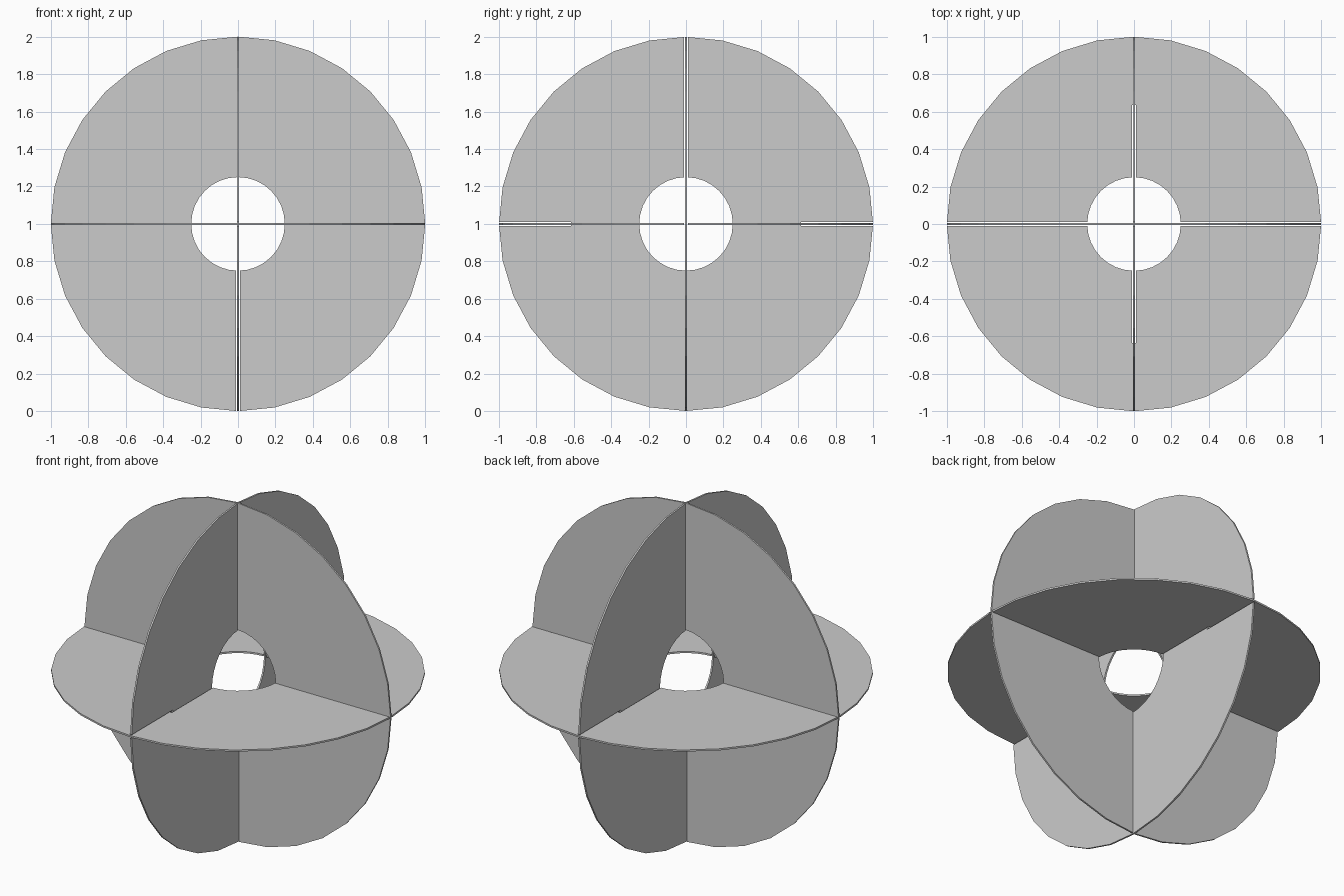
import bpy, bmesh
from math import sin, cos, pi
from mathutils import Matrix, Vector

if "Cube" in bpy.data.objects:
    bpy.data.objects.remove(bpy.data.objects["Cube"])

SEG, R_OUT, R_IN = 32, 1.0, 0.25
THICK, SLOT = 0.01, 0.022
CENTRE = Vector((0, 0, 1))


def make_object(name, bm):
    bmesh.ops.recalc_face_normals(bm, faces=bm.faces)
    mesh = bpy.data.meshes.new(name)
    bm.to_mesh(mesh)
    bm.free()
    ob = bpy.data.objects.new(name, mesh)
    bpy.context.collection.objects.link(ob)
    return ob


def slotted_disc(name, u, v, slots):
    """Flat ring spanned by axes u and v; slots are (u0, u1, v0, v1) boxes."""
    u, v = Vector(u), Vector(v)
    place = Matrix.Translation(CENTRE) @ Matrix((u, v, u.cross(v))).transposed().to_4x4()

    # ring plate: four loops joined into a closed rim
    bm = bmesh.new()
    h = THICK / 2
    section = [(R_IN, -h), (R_OUT, -h), (R_OUT, h), (R_IN, h)]
    loops = [[bm.verts.new((r * cos(2 * pi * i / SEG), r * sin(2 * pi * i / SEG), z))
              for r, z in section] for i in range(SEG)]
    for i in range(SEG):
        a, b = loops[i], loops[(i + 1) % SEG]
        for k in range(4):
            n = (k + 1) % 4
            bm.faces.new((a[k], a[n], b[n], b[k]))
    bm.transform(place)
    disc = make_object(name, bm)

    # slot cutters
    bm = bmesh.new()
    for u0, u1, v0, v1 in slots:
        box = (Matrix.Translation(((u0 + u1) / 2, (v0 + v1) / 2, 0))
               @ Matrix.Diagonal((u1 - u0, v1 - v0, 0.2, 1)))
        bmesh.ops.create_cube(bm, size=1, matrix=place @ box)
    cutter = make_object(name + "_cutter", bm)
    mod = disc.modifiers.new("slots", 'BOOLEAN')
    mod.operation, mod.solver, mod.object = 'DIFFERENCE', 'EXACT', cutter

    # bake the cut and drop the cutter
    deps = bpy.context.evaluated_depsgraph_get()
    baked = bpy.data.meshes.new_from_object(disc.evaluated_get(deps))
    disc.modifiers.clear()
    disc.data = baked
    bpy.data.objects.remove(cutter)
    return disc


s = SLOT / 2
# front-facing disc: slot from the hole down to the rim
slotted_disc("front_disc", (1, 0, 0), (0, 0, 1), [(-s, s, -1.1, -0.2)])
# side-facing disc: slot up to the rim, and short slots at the outer sides
slotted_disc("side_disc", (0, 1, 0), (0, 0, 1),
             [(-s, s, 0.2, 1.1), (0.615, 1.1, -s, s), (-1.1, -0.615, -s, s)])
# level disc: split across its width, with short slots out from the hole
slotted_disc("level_disc", (1, 0, 0), (0, 1, 0),
             [(0.2, 1.1, -s, s), (-1.1, -0.2, -s, s),
              (-s, s, 0.2, 0.635), (-s, s, -0.635, -0.2)])
